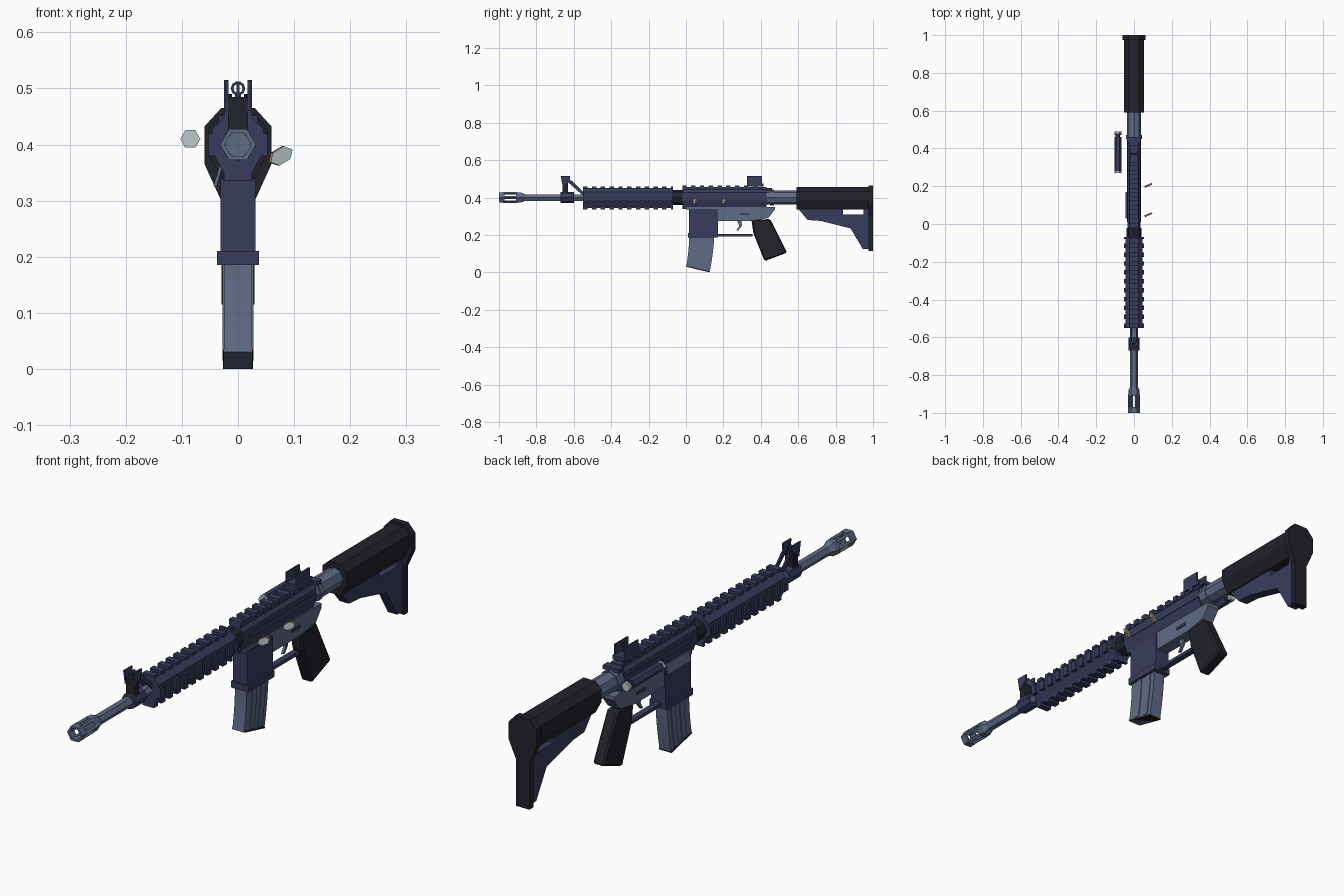
import bpy, bmesh, math
from mathutils import Matrix

cube = bpy.data.objects.get("Cube")
if cube:
    bpy.data.objects.remove(cube)

BORE = .4              # height of the barrel axis
MUZZLE, BUTT = -1, 1   # ends of the rifle along y
GUARD_FRONT, GUARD_BACK = -.55, -.07
RECEIVER_FRONT, RECEIVER_BACK = -.02, .43
RAIL_TOP = .465
PITCH = .047           # spacing of the rail ribs
SIDES = (-1, 1)


def material(name, red, green, blue):
    colour = (red, green, blue, 1)
    mat = bpy.data.materials.new(name)
    mat.use_nodes = True
    mat.diffuse_color = colour
    mat.node_tree.nodes["Principled BSDF"].inputs["Base Color"].default_value = colour
    return mat


NAVY = material("navy metal", .04, .046, .11)
STEEL = material("blue steel", .115, .15, .24)
BLACK = material("black polymer", .016, .016, .024)
PALE = material("pale metal", .5, .58, .58)
COPPER = material("copper", .42, .2, .15)


def finish(name, bm, *mats):
    bmesh.ops.recalc_face_normals(bm, faces=bm.faces)
    mesh = bpy.data.meshes.new(name)
    bm.to_mesh(mesh)
    bm.free()
    for mat in mats:
        mesh.materials.append(mat)
    part = bpy.data.objects.new(name, mesh)
    bpy.context.collection.objects.link(part)
    return part


def extrude(bm, points, offset):
    face = bm.faces.new([bm.verts.new(point) for point in points])
    result = bmesh.ops.extrude_face_region(bm, geom=[face])["geom"]
    moved = [item for item in result if isinstance(item, bmesh.types.BMVert)]
    bmesh.ops.translate(bm, verts=moved, vec=offset)


def plate(name, mat, half, outline, x=0):
    """Side outline in y and z, extruded across x."""
    bm = bmesh.new()
    extrude(bm, [(x - half, y, z) for y, z in outline], (half * 2, 0, 0))
    return finish(name, bm, mat)


def shell(name, mat, start, end, half, bottom, top):
    """Eight-sided body along y, narrowed at its top and bottom."""
    height = top - bottom
    corners = [(half / 2, top), (half, top - height / 5),
               (half, bottom + height * .4), (half / 2, bottom)]
    ring = corners + [(-x, z) for x, z in reversed(corners)]
    bm = bmesh.new()
    extrude(bm, [(x, start, z) for x, z in ring], (0, end - start, 0))
    return finish(name, bm, mat)


def add_box(bm, start, end, bottom, top, width, x=0):
    size = Matrix.Diagonal((width, end - start, top - bottom, 1))
    place = Matrix.Translation((x, (start + end) / 2, (bottom + top) / 2))
    bmesh.ops.create_cube(bm, size=1, matrix=place @ size)


def box(name, mat, *extents, x=0):
    bm = bmesh.new()
    add_box(bm, *extents, x=x)
    return finish(name, bm, mat)


def lathe(name, mat, profile, x=0, z=BORE, sides=6, hollow=False):
    """Profile of y and radius turned about a lengthwise axis."""
    bm = bmesh.new()
    rings = []
    for y, radius in profile:
        angles = [math.tau * i / sides for i in range(sides)]
        rings.append([bm.verts.new((x + radius * math.cos(a), y, z + radius * math.sin(a)))
                      for a in angles])
    pairs = list(zip(rings, rings[1:]))
    if hollow:
        pairs.append((rings[-1], rings[0]))
    else:
        bm.faces.new(rings[0])
        bm.faces.new(rings[-1])
    for near, far in pairs:
        for i in range(sides):
            bm.faces.new((near[i - 1], near[i], far[i], far[i - 1]))
    return finish(name, bm, mat)


def rod(name, mat, start, end, radius, **options):
    return lathe(name, mat, [(start, radius), (end, radius)], **options)


def ring(name, mat, start, end, outer, inner, **options):
    profile = [(start, outer), (end, outer), (end, inner), (start, inner)]
    return lathe(name, mat, profile, hollow=True, **options)


# Barrel and slotted muzzle
flare = MUZZLE + .1
lathe("barrel", STEEL, [(flare - .01, .03), (flare + .02, .03), (flare + .04, .02), (GUARD_BACK, .02)])
ring("muzzle_ring", STEEL, MUZZLE, MUZZLE + .03, .032, .024)
for i in range(6):
    angle = math.tau * i / 6
    rod("muzzle_bar", STEEL, MUZZLE + .02, flare, .007, sides=4,
        x=.026 * math.cos(angle), z=BORE + .026 * math.sin(angle))

# Front sight
sight = -.64
rod("gas_block", NAVY, sight - .03, sight + .04, .03, sides=8)
box("sight_tower", BLACK, sight - .02, sight + .01, BORE, .485, .036)
box("front_sight_post", NAVY, sight, sight + .01, .48, .51, .006)
for side in SIDES:
    plate("front_sight_ear", NAVY, .003, x=side * .02, outline=[
        (sight - .02, .46), (sight - .03, .515), (sight + .02, .515), (sight + .02, .49)])
    plate("sight_brace", NAVY, .003, x=side * .014, outline=[
        (sight, .49), (sight + .03, .49), (GUARD_FRONT, .43), (GUARD_FRONT, .41)])

# Handguard with ribbed rails on all four sides
shell("handguard", NAVY, GUARD_FRONT, GUARD_BACK, .045, .345, .45)
bm = bmesh.new()
for i in range(11):
    start = GUARD_FRONT + i * PITCH
    end = min(start + PITCH / 2, GUARD_BACK)
    add_box(bm, start, end, .335, .46, .05)
    add_box(bm, start, end, BORE - .02, BORE + .02, .106)
finish("handguard_ribs", bm, NAVY)
rod("barrel_nut", BLACK, GUARD_BACK, RECEIVER_FRONT, .04, sides=8)

# Upper receiver and ribbed top rail
shell("upper_receiver", NAVY, RECEIVER_FRONT, RECEIVER_BACK, .034, .34, .45)
bm = bmesh.new()
for i in range(9):
    start = RECEIVER_FRONT + i * PITCH
    add_box(bm, start, start + PITCH / 2, .445, RAIL_TOP, .05)
add_box(bm, RECEIVER_FRONT, RECEIVER_BACK, .44, .455, .046)
finish("top_rail", bm, NAVY)
box("receiver_side_ridges", NAVY, .02, RECEIVER_BACK, BORE - .01, BORE + .01, .074)
box("charging_handle", NAVY, RECEIVER_BACK, .46, .437, .452, .07)

# Rod with pale ends standing off the right side
beside = dict(x=-.085, z=.41)
rod("side_rod", NAVY, .28, .46, .018, **beside)
rod("side_rod_neck", NAVY, .46, .47, .012, **beside)
rod("side_rod_head", NAVY, .47, .48, .018, **beside)
for y in (.27, .48):
    rod("side_rod_cap", PALE, y, y + .01, .018, **beside)

# Open port cover on the right side
bm = bmesh.new()
extrude(bm, [(x, .03, z) for x, z in ((-.028, .36), (-.034, .36), (-.044, .325), (-.038, .325))],
        (0, .14, 0))
finish("port_cover", bm, STEEL)

# Rear sight
peep = .365
box("rear_sight_base", NAVY, peep - .04, peep + .05, .46, .476, .05)
ring("rear_aperture", NAVY, peep, peep + .01, .013, .008, z=.5, sides=10)
box("aperture_stem", NAVY, peep, peep + .01, RAIL_TOP, .49, .01)
for side in SIDES:
    box("rear_sight_ear", NAVY, peep - .04, peep + .04, RAIL_TOP, .515, .006, x=side * .022)

# Lower receiver, magazine well and curved magazine
plate("lower_receiver", STEEL, .026, [
    (0, .35), (0, .335), (.16, .335), (.16, .275), (.35, .275), (.44, .29), (.475, .335), (.475, .35)])
box("receiver_control", NAVY, .29, .34, .307, .318, .06)
box("magazine_well", NAVY, .015, .17, .2, .34, .062)
box("magazine_well_lip", NAVY, .01, .17, .185, .21, .074)


def magazine_slice(name, mat, half, front, back, low, high):
    """Strip of the magazine between two fractions of its depth and height."""
    levels = [low + (high - low) * i / 4 for i in range(5)]

    def point(depth, level):
        return (.017 - .016 * (1 - level) ** 2 + depth * (.125 + level / 100),
                level / 5 + (1 - level) * (1 - depth) * .03)
    outline = [point(front, level) for level in levels]
    outline += [point(back, level) for level in reversed(levels)]
    plate(name, mat, half, outline)


magazine_slice("magazine", STEEL, .025, 0, 1, 0, 1)
for front in (.25, .65):
    magazine_slice("magazine_rib", STEEL, .028, front, front + .2, .05, 1)
magazine_slice("magazine_floor", BLACK, .027, 0, 1, 0, .03)

# Trigger, guard and grip
box("trigger_guard", NAVY, .165, .355, .193, .206, .024)
plate("trigger", STEEL, .005, [
    (.27, .28), (.285, .25), (.27, .225), (.28, .225), (.3, .25), (.295, .28)])
grip = plate("grip", BLACK, .024, [(.35, .28), (.36, .21), (.42, .06), (.54, .105), (.45, .285)])
chamfer = grip.modifiers.new("edge chamfer", "BEVEL")
chamfer.width = .007
chamfer.segments = 1

# Buffer tube and stock
rod("buffer_tube", STEEL, RECEIVER_BACK, .62, .038, sides=8)
rod("buffer_nut", STEEL, RECEIVER_BACK + .02, RECEIVER_BACK + .04, .042, sides=8)
shell("stock_body", BLACK, .59, BUTT - .02, .052, .335, .456)
shell("butt_plate", BLACK, BUTT - .025, BUTT, .06, .3, RAIL_TOP)
box("butt_toe", BLACK, BUTT - .025, BUTT, .115, .33, .058)
slot_front, slot_back = .84, .95
plate("stock_web", NAVY, .02, [
    (.6, .34), (.65, .28), (.72, .275), (.88, .235), (.945, .125), (BUTT - .02, .125),
    (BUTT - .02, .34), (slot_back, .34), (slot_back, .31), (slot_front, .31), (slot_front, .34)])

# Two loose casings beside the left of the receiver
for y in (.045, .2):
    bm = bmesh.new()
    corners = [math.tau * i / 6 for i in range(6)]
    extrude(bm, [(.024 * math.cos(a), 0, .015 * math.sin(a)) for a in corners], (0, .01, 0))
    bm.transform(Matrix.Translation((.078, y, .38)) @ Matrix.Rotation(.4, 4, "Z")
                 @ Matrix.Rotation(-.5, 4, "Y"))
    bm.normal_update()
    for face in bm.faces:
        face.material_index = int(abs(face.normal.y) < .8)
    finish("casing", bm, PALE, COPPER)
